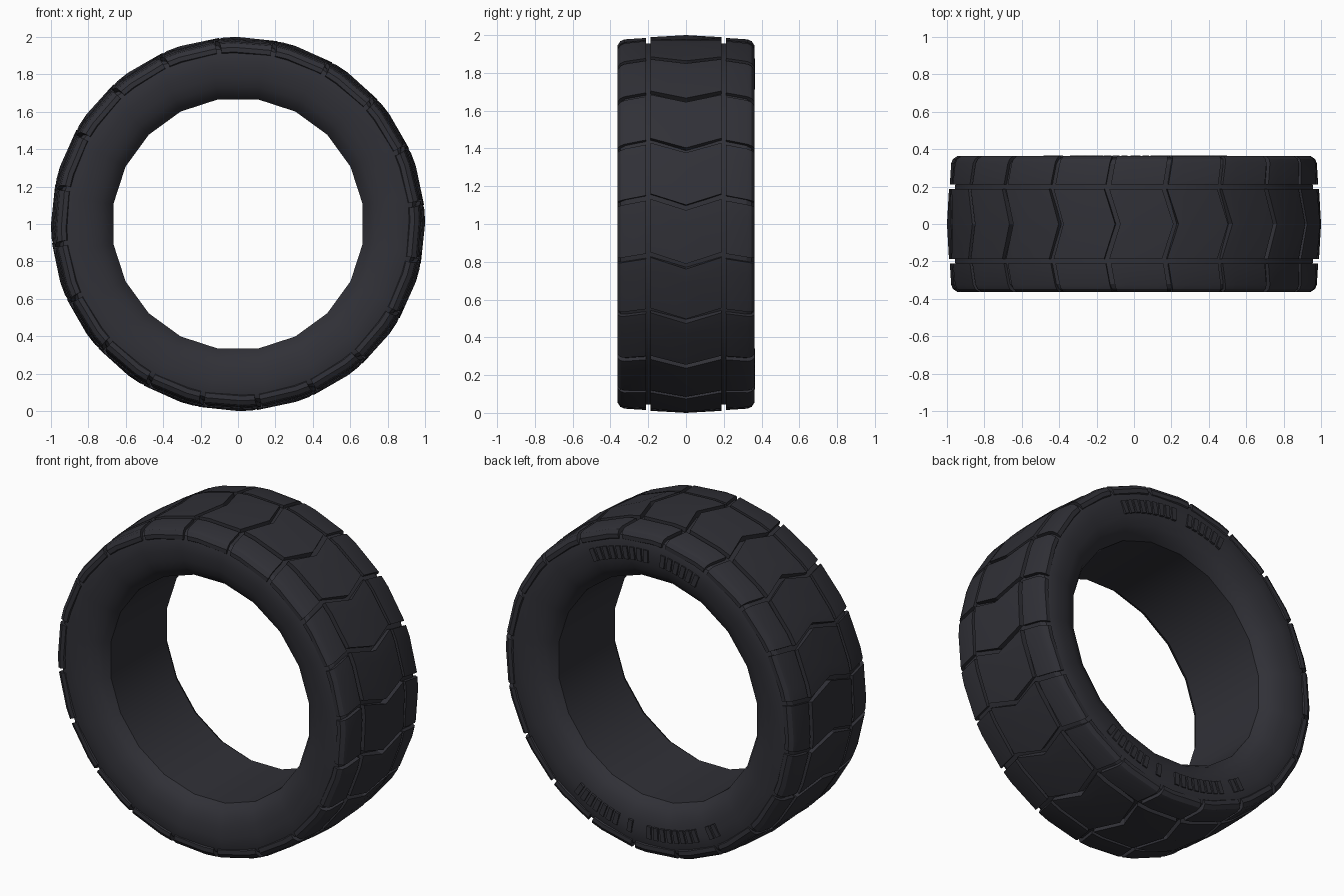
import bpy
import bmesh
from math import radians, sin, cos

if "Cube" in bpy.data.objects:
    bpy.data.objects.remove(bpy.data.objects["Cube"], do_unlink=True)

SEGMENTS = 20
STEP = 360 / SEGMENTS

rubber = bpy.data.materials.new("dark_rubber")
rubber.use_nodes = True
colour = (0.030, 0.030, 0.038, 1)
rubber.diffuse_color = colour
bsdf = rubber.node_tree.nodes["Principled BSDF"]
bsdf.inputs["Base Color"].default_value = colour
bsdf.inputs["Roughness"].default_value = 0.8


def point(angle, radius, y):
    """Polar position around the wheel axis."""
    a = radians(angle)
    return (radius * cos(a), y, 1 + radius * sin(a))


def finish(bm, name):
    bmesh.ops.recalc_face_normals(bm, faces=bm.faces)
    mesh = bpy.data.meshes.new(name)
    bm.to_mesh(mesh)
    bm.free()
    obj = bpy.data.objects.new(name, mesh)
    bpy.context.collection.objects.link(obj)
    mesh.materials.append(rubber)
    bpy.ops.object.select_all(action="DESELECT")
    obj.select_set(True)
    bpy.context.view_layer.objects.active = obj
    bpy.ops.object.shade_smooth_by_angle(angle=radians(28))
    return obj


def add_grid_solid(bm, top, floor):
    """Close two matching point grids into one solid block."""
    t = [[bm.verts.new(p) for p in row] for row in top]
    f = [[bm.verts.new(p) for p in row] for row in floor]
    rows, cols = len(t), len(t[0])
    for g in (t, f):
        for i in range(rows - 1):
            for j in range(cols - 1):
                bm.faces.new((g[i][j], g[i + 1][j], g[i + 1][j + 1], g[i][j + 1]))
    for i in range(rows - 1):
        for j in (0, cols - 1):
            bm.faces.new((t[i][j], t[i + 1][j], f[i + 1][j], f[i][j]))
    for j in range(cols - 1):
        for i in (0, rows - 1):
            bm.faces.new((t[i][j], t[i][j + 1], f[i][j + 1], f[i][j]))


# Carcass: bore, rounded sidewalls and groove floor, revolved
half = [(0.27, 0.675), (0.305, 0.70), (0.333, 0.74), (0.35, 0.79),
        (0.358, 0.85), (0.358, 0.915), (0.347, 0.945), (0.32, 0.962), (0.20, 0.968)]
profile = half + [(-y, r) for y, r in reversed(half)]
bm = bmesh.new()
rings = [[bm.verts.new(point(STEP * (k + 0.5), r, y)) for y, r in profile]
         for k in range(SEGMENTS)]
for k in range(SEGMENTS):
    a, b = rings[k], rings[(k + 1) % SEGMENTS]
    for i in range(len(profile)):
        j = (i + 1) % len(profile)
        bm.faces.new((a[i], a[j], b[j], b[i]))
finish(bm, "tyre_carcass")


# Tread: each row is (y, groove angle, top radius, floor y, floor radius)
def tread_strip(name, rows):
    bm = bmesh.new()
    offsets = (-0.8, -5, 0.8 - STEP)  # leading edge, crease, trailing edge
    for k in range(SEGMENTS):
        top = [[point(k * STEP + g + o, r, y) for o in offsets]
               for y, g, r, fy, fr in rows]
        floor = [[point(k * STEP + g + o, fr, fy) for o in offsets]
                 for y, g, r, fy, fr in rows]
        add_grid_solid(bm, top, floor)
    finish(bm, name)


# Centre chevron blocks
tread_strip("centre_tread", [(y, g, r, y, 0.93) for y, g, r in
            ((-0.188, 8.5, 0.991), (0, 5, 1.0), (0.188, 8.5, 0.991))])

# Shoulder blocks on both edges
shoulder = [(0.212, 8, 0.986, 0.212, 0.93), (0.325, 6.8, 0.978, 0.325, 0.93),
            (0.348, 6.5, 0.968, 0.335, 0.925), (0.363, 6.3, 0.945, 0.34, 0.92),
            (0.362, 6.3, 0.92, 0.34, 0.905)]
for side, s in (("front", -1), ("back", 1)):
    tread_strip(side + "_shoulder_tread",
                [(s * y, g, r, s * fy, fr) for y, g, r, fy, fr in shoulder])

# Raised plain ribs on the back sidewall: (start angle, number of ribs)
bm = bmesh.new()
PITCH, WIDTH = 3.1, 2.0
for start, count in ((95.5, 6), (63, 9), (236.5, 2), (247, 8), (277.5, 1), (284, 7)):
    for n in range(count):
        a0 = start + n * PITCH
        layers = [[[point(a, r, y) for a in (a0, a0 + WIDTH)]
                   for r in (0.80, 0.875)] for y in (0.366, 0.345)]
        add_grid_solid(bm, *layers)
finish(bm, "back_sidewall_ribs")
